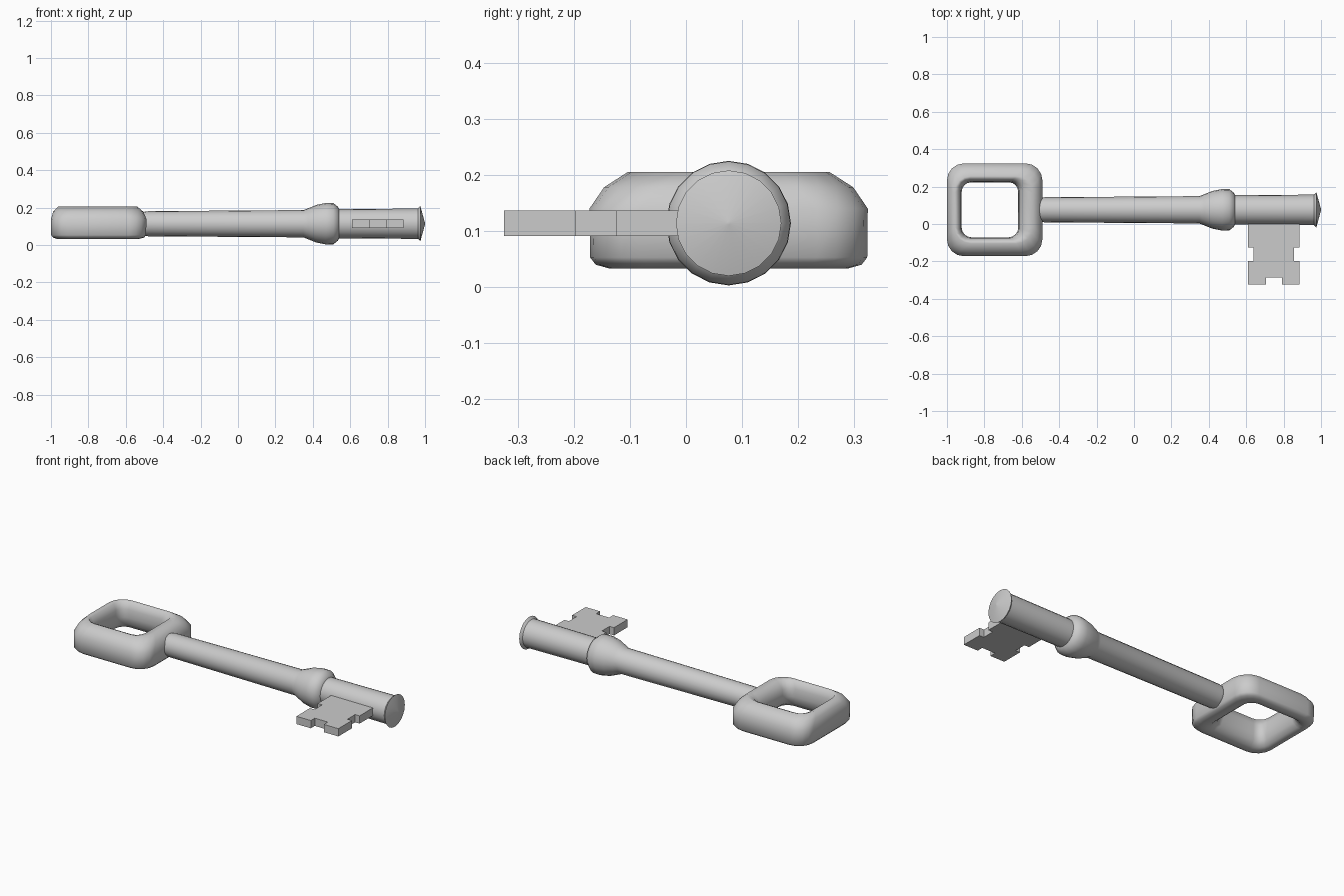
import bpy, bmesh, math

if "Cube" in bpy.data.objects:
    bpy.data.objects.remove(bpy.data.objects["Cube"])

AXIS_Y, AXIS_Z = 0.076, 0.114


def make_object(name, bm, angle):
    bmesh.ops.recalc_face_normals(bm, faces=bm.faces)
    mesh = bpy.data.meshes.new(name)
    bm.to_mesh(mesh)
    bm.free()
    obj = bpy.data.objects.new(name, mesh)
    bpy.context.collection.objects.link(obj)
    bpy.ops.object.select_all(action='DESELECT')
    obj.select_set(True)
    bpy.context.view_layer.objects.active = obj
    bpy.ops.object.shade_smooth_by_angle(angle=math.radians(angle))
    return obj


def bridge(bm, a, b):
    for i in range(len(a)):
        j = (i + 1) % len(a)
        bm.faces.new((a[i], a[j], b[j], b[i]))


def rounded_loop(bm, cx, hx, hy, radius, z, steps=4):
    verts = []
    for k, (sx, sy) in enumerate(((1, 1), (-1, 1), (-1, -1), (1, -1))):
        for s in range(steps + 1):
            a = math.pi / 2 * (k + s / steps)
            verts.append(bm.verts.new((cx + sx * (hx - radius) + radius * math.cos(a),
                                       AXIS_Y + sy * (hy - radius) + radius * math.sin(a), z)))
    return verts


# Bow: closed cross-section of rounded-square loops (cx, hx, hy, radius, z)
bm = bmesh.new()
sections = [
    (-0.745, 0.243, 0.237, 0.09, 0.040),
    (-0.745, 0.254, 0.247, 0.09, 0.053),
    (-0.745, 0.255, 0.248, 0.09, 0.140),
    (-0.747, 0.241, 0.222, 0.10, 0.178),
    (-0.750, 0.212, 0.180, 0.09, 0.205),
    (-0.762, 0.178, 0.164, 0.06, 0.199),
    (-0.770, 0.156, 0.152, 0.05, 0.160),
    (-0.770, 0.151, 0.147, 0.05, 0.115),
    (-0.768, 0.160, 0.156, 0.05, 0.070),
    (-0.760, 0.185, 0.180, 0.06, 0.042),
    (-0.750, 0.220, 0.212, 0.08, 0.033),
]
loops = [rounded_loop(bm, *s) for s in sections]
for i, loop in enumerate(loops):
    bridge(bm, loop, loops[(i + 1) % len(loops)])
make_object("bow", bm, 60)

# Shank: turned profile (x, radius) with collar and flared conical tip
bm = bmesh.new()
profile = [(-0.535, 0.030), (-0.52, 0.052), (-0.50, 0.064), (-0.48, 0.067),
           (0.35, 0.073), (0.375, 0.083), (0.42, 0.101), (0.47, 0.111),
           (0.51, 0.110), (0.535, 0.090), (0.54, 0.078), (0.962, 0.081),
           (0.975, 0.094), (1.0, 0.003)]
SIDES = 20
rings = []
for x, r in profile:
    rings.append([bm.verts.new((x, AXIS_Y + r * math.cos(2 * math.pi * i / SIDES),
                                AXIS_Z + r * math.sin(2 * math.pi * i / SIDES)))
                  for i in range(SIDES)])
for a, b in zip(rings, rings[1:]):
    bridge(bm, a, b)
bm.faces.new(rings[0])
bm.faces.new(rings[-1])
make_object("shank", bm, 40)

# Bit: half outline mirrored about its middle, then extruded
half = [(0.1375, 0.05), (0.1375, -0.125), (0.108, -0.125), (0.108, -0.197),
        (0.1375, -0.197), (0.1375, -0.324), (0.043, -0.324), (0.043, -0.287)]
outline = half + [(-x, y) for x, y in reversed(half)]
bm = bmesh.new()
face = bm.faces.new([bm.verts.new((0.7475 + x, y, 0.091)) for x, y in outline])
ext = bmesh.ops.extrude_face_region(bm, geom=[face])
bmesh.ops.translate(bm, vec=(0, 0, 0.046),
                    verts=[v for v in ext["geom"] if isinstance(v, bmesh.types.BMVert)])
make_object("bit", bm, 30)
